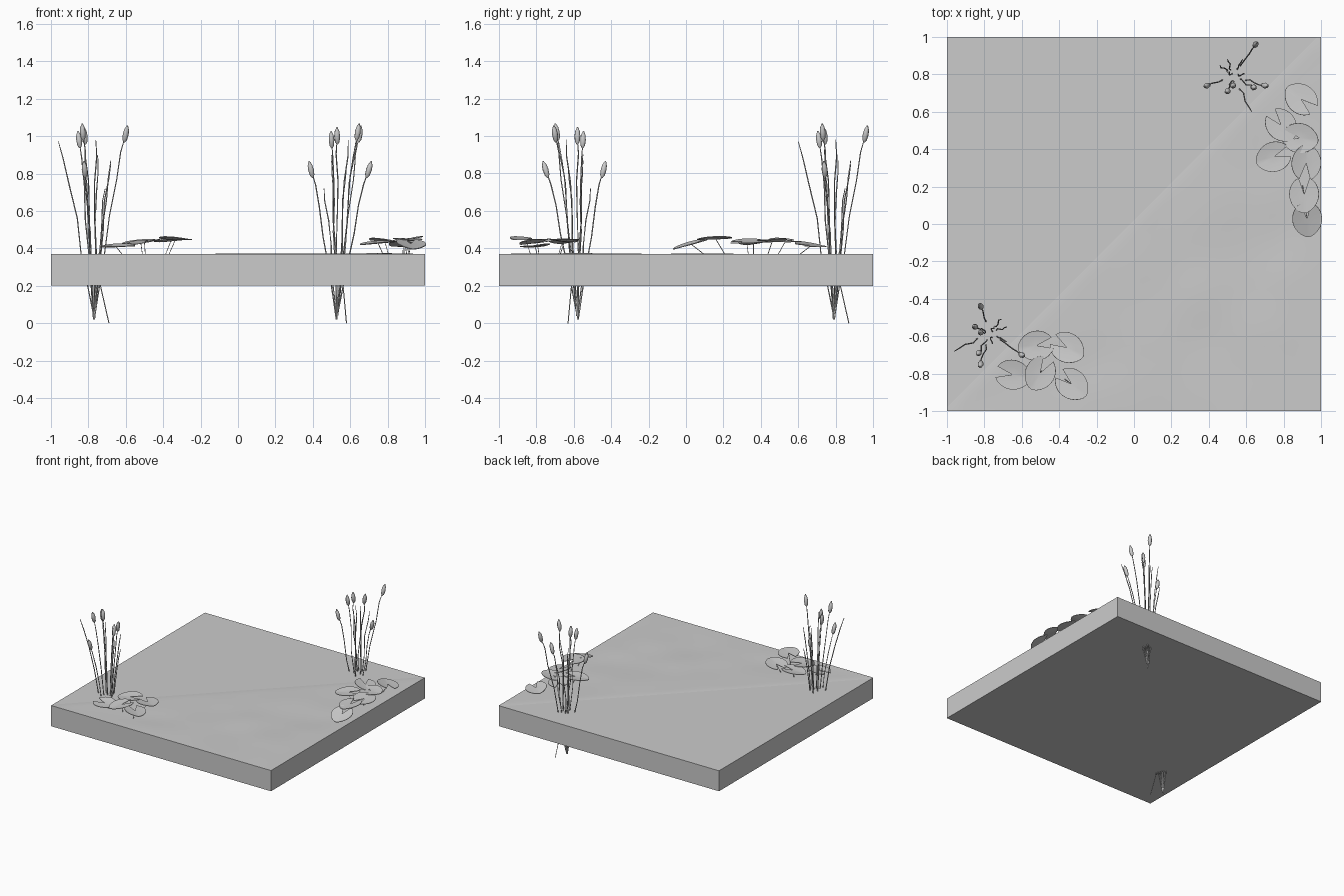
import bpy, bmesh, math
from mathutils import Vector, Matrix, noise

if "Cube" in bpy.data.objects:
    bpy.data.objects.remove(bpy.data.objects["Cube"])


def finish(name, bm, angle=40):
    bmesh.ops.recalc_face_normals(bm, faces=bm.faces)
    me = bpy.data.meshes.new(name)
    bm.to_mesh(me)
    bm.free()
    ob = bpy.data.objects.new(name, me)
    bpy.context.collection.objects.link(ob)
    bpy.ops.object.select_all(action='DESELECT')
    ob.select_set(True)
    bpy.context.view_layer.objects.active = ob
    bpy.ops.object.shade_smooth_by_angle(angle=math.radians(angle))
    return ob


def tube(bm, pts, radii, sides=4):
    """Sweep a small ring along a list of points."""
    rings = []
    for i, (p, r) in enumerate(zip(pts, radii)):
        d = pts[min(i + 1, len(pts) - 1)] - pts[max(i - 1, 0)]
        q = d.to_track_quat('Z', 'Y')
        rings.append([bm.verts.new(p + q @ Vector((r * math.cos(a), r * math.sin(a), 0)))
                      for a in (2 * math.pi * k / sides for k in range(sides))])
    for a, b in zip(rings, rings[1:]):
        for k in range(sides):
            bm.faces.new((a[k], a[(k + 1) % sides], b[(k + 1) % sides], b[k]))
    bm.faces.new(rings[0][::-1])
    bm.faces.new(rings[-1])


# Ground slab: bumpy bank on one half, sinking under the water on the other
def ground_height(x, y):
    d = (x - y) / 2
    if d < 0.0:
        return 0.369 - 0.1 * min(1.0, -d * 1.5)
    fade = min(1.0, 4 * d, 5 * (1 - x), 5 * (1 + y))
    return 0.37 + 0.008 * fade * noise.noise(Vector((x * 3, y * 3, 1.7)))


bm = bmesh.new()
bmesh.ops.create_grid(bm, x_segments=40, y_segments=40, size=1)
for v in bm.verts:
    v.co.z = ground_height(v.co.x, v.co.y)
border = [e for e in bm.edges if e.is_boundary]
ext = bmesh.ops.extrude_edge_only(bm, edges=border)['geom']
for v in [g for g in ext if isinstance(g, bmesh.types.BMVert)]:
    v.co.z = 0.2
bmesh.ops.holes_fill(bm, edges=[g for g in ext if isinstance(g, bmesh.types.BMEdge) and g.is_boundary], sides=0)
finish("ground", bm)

# Water: triangular block over the sunken half
bm = bmesh.new()
base = bm.faces.new([bm.verts.new((x, y, 0.2)) for x, y in ((-1, -1), (1, 1), (-1, 1))])
top = bmesh.ops.extrude_face_region(bm, geom=[base])['geom']
for v in [g for g in top if isinstance(g, bmesh.types.BMVert)]:
    v.co.z = 0.368
finish("water", bm)


# Reed clumps: second is the first turned a quarter turn
HEADS = [(-0.05, 0.14, 0.82), (0.17, -0.12, 1.01), (-0.05, -0.17, 0.82),
         (-0.06, -0.11, 1.02), (-0.08, 0.03, 0.98), (-0.05, 0.0, 1.0)]
BLADES = [(-0.19, -0.10, 0.97), (0.01, -0.06, 0.98), (0.09, 0.03, 0.87),
          (0.06, 0.07, 0.72), (0.09, -0.05, 0.85), (0.02, 0.03, 0.9)]


def reed_path(x, y, z, i):
    start = 0.02 + 0.02 * (i % 4)
    pts = []
    for k, (t, s) in enumerate(((0, 0.03), (0.35, 0.36), (0.55, 0.5), (0.75, 0.68), (0.9, 0.86), (1, 1))):
        w = 0.006 * math.sin(k * 2.1 + i * 1.7) * (0 < k < 5)
        pts.append(Vector((x * s + w, y * s - w, start + (z - start) * t)))
    return pts


def reed_clump(index, cx, cy, turn):
    m = Matrix.Translation((cx, cy, 0)) @ Matrix.Rotation(turn, 4, 'Z')
    stems, heads = bmesh.new(), bmesh.new()
    for i, tip in enumerate(HEADS + BLADES):
        p = reed_path(*tip, i)
        tube(stems, p, [0.0035] * 5 + [0.002])
        if i < len(HEADS):
            d = (p[-1] - p[-3]).normalized()
            prof = ((-0.045, 0.004), (-0.03, 0.013), (0, 0.016), (0.025, 0.013), (0.048, 0.003))
            tube(heads, [p[-1] + d * a for a, _ in prof], [r for _, r in prof], 8)
    # one stray root runs outwards at the bottom
    tube(stems, [Vector((0.02, -0.02, 0.37)), Vector((0.03, -0.03, 0.22)),
                 Vector((0.08, -0.05, 0.0))], [0.003] * 3)
    for b, n in ((stems, "reed_stems"), (heads, "reed_heads")):
        b.transform(m)
        finish(f"{n}_{index}", b, 60)


reed_clump(1, -0.77, -0.58, 0)
reed_clump(2, 0.53, 0.79, math.pi / 2)


# Leaf with a V notch facing along angle 'turn'
def leaf_bmesh(rx, ry, notch, cup, thick, point=0.0, n=28):
    bm = bmesh.new()
    outer, inner = [], []
    for k in range(n + 1):
        a = notch + (2 * math.pi - 2 * notch) * k / n
        tip = 1 + point * max(0.0, -math.cos(a)) ** 6
        x, y = rx * math.cos(a) * tip, ry * math.sin(a)
        outer.append(bm.verts.new((x, y, cup * abs(y))))
        inner.append(bm.verts.new((x * 0.5, y * 0.5, cup * abs(y) * 0.3)))
    c = bm.verts.new((0, 0, 0))
    for k in range(n):
        bm.faces.new((inner[k], outer[k], outer[k + 1], inner[k + 1]))
        bm.faces.new((c, inner[k], inner[k + 1]))
    bmesh.ops.recalc_face_normals(bm, faces=bm.faces)
    bmesh.ops.solidify(bm, geom=bm.faces[:], thickness=thick)
    return bm


# Pads floating flat on the water
for i, (x, y, turn) in enumerate(((-0.88, 0.875, 180), (-0.89, 0.645, 185), (-0.62, 0.77, 90))):
    bm = leaf_bmesh(0.105, 0.105, math.radians(17), 0, 0.008)
    bm.transform(Matrix.Translation((x, y, 0.368)) @ Matrix.Rotation(math.radians(turn), 4, 'Z'))
    finish(f"floating_pad_{i + 1}", bm)

# Raised leaves: x, y, z, notch direction, tilt about x, tilt about y (degrees)
LEAVES = [(-0.52, -0.65, 0.432, 10, 3, -5), (-0.36, -0.66, 0.437, 150, -3, -4),
          (-0.65, -0.805, 0.407, 170, 5, -3), (-0.50, -0.795, 0.43, 60, 4, -6),
          (-0.335, -0.855, 0.445, 140, -4, 4),
          (0.895, 0.665, 0.412, -40, -8, 6), (0.785, 0.53, 0.435, 130, -4, 6),
          (0.885, 0.46, 0.436, 170, 3, -5), (0.75, 0.36, 0.425, 20, 3, -4),
          (0.92, 0.325, 0.43, -95, 2, 8), (0.91, 0.16, 0.448, 90, 2, -4),
          (0.925, 0.03, 0.42, 95, 15, 5)]
stalks = bmesh.new()
for i, (x, y, z, turn, tx, ty) in enumerate(LEAVES):
    bm = leaf_bmesh(0.093, 0.08, math.radians(22), 0.1, 0.004, 0.1)
    bm.transform(Matrix.Translation((x, y, z)) @ Matrix.Rotation(math.radians(tx), 4, 'X')
                 @ Matrix.Rotation(math.radians(ty), 4, 'Y')
                 @ Matrix.Rotation(math.radians(turn), 4, 'Z'))
    finish(f"raised_leaf_{i + 1}", bm)
    cx, cy = (-0.48, -0.75) if x < 0 else (0.87, 0.36)
    foot = Vector((x + (cx - x) * 0.35, y + (cy - y) * 0.35, 0.33))
    tube(stalks, [foot, Vector((x, y, z))], [0.002] * 2)
finish("leaf_stalks", stalks)
